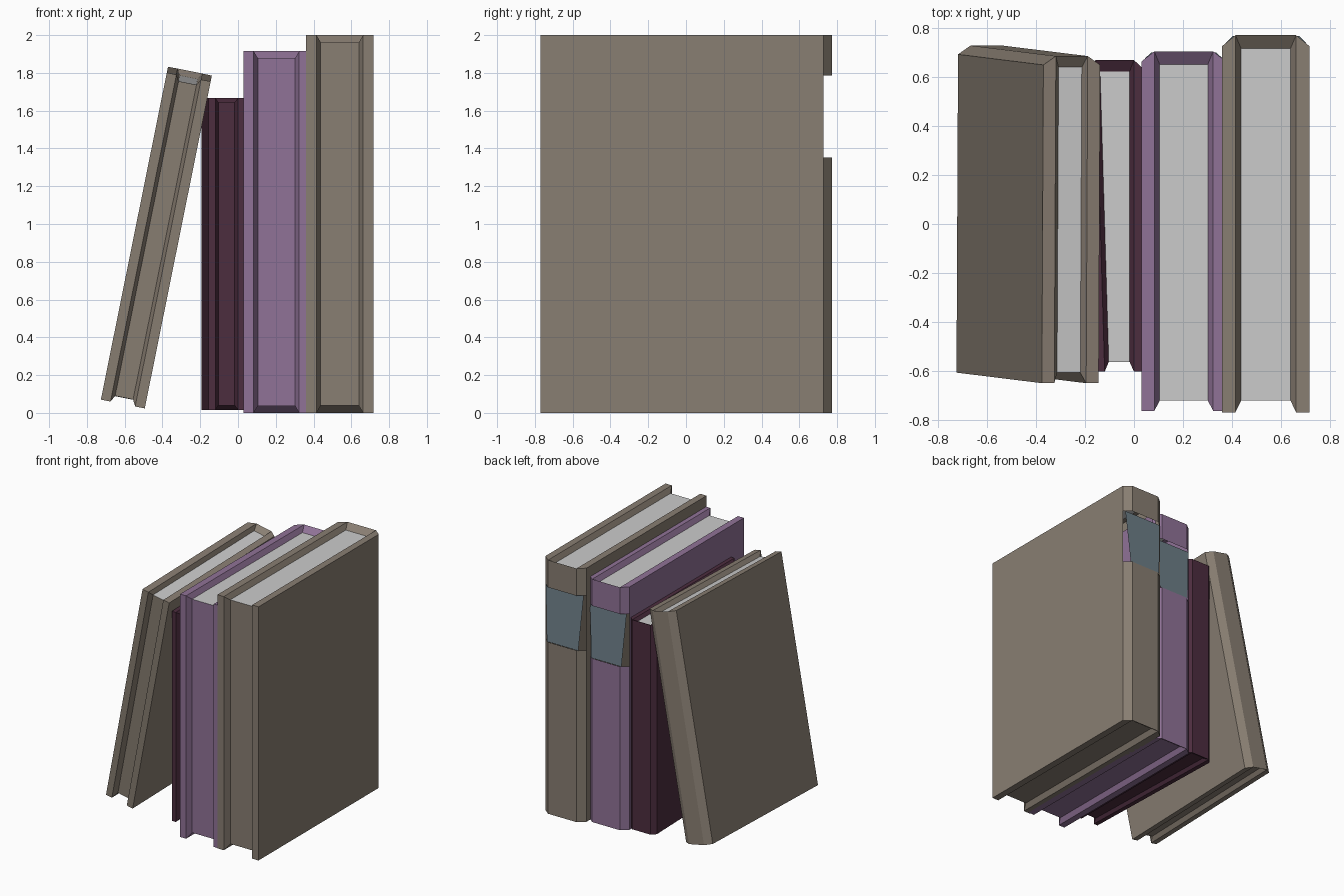
import bpy, bmesh, math
from mathutils import Matrix

if "Cube" in bpy.data.objects:
    bpy.data.objects.remove(bpy.data.objects["Cube"])


def material(name, rgb):
    m = bpy.data.materials.new(name)
    m.diffuse_color = (*rgb, 1)
    m.use_nodes = True
    m.node_tree.nodes["Principled BSDF"].inputs["Base Color"].default_value = m.diffuse_color
    return m


BROWN = material("brown_cloth", (0.25, 0.21, 0.17))
PURPLE = material("purple_cloth", (0.28, 0.17, 0.31))
PLUM = material("plum_cloth", (0.073, 0.026, 0.049))
LABEL = material("label_blue", (0.155, 0.21, 0.245))
PAPER = material("paper_grey", (0.55, 0.55, 0.55))


def make_object(name, quads, mats, matrix, recalc=True):
    """quads: list of (corner points, material index)."""
    bm = bmesh.new()
    for pts, mi in quads:
        bm.faces.new([bm.verts.new(p) for p in pts]).material_index = mi
    bmesh.ops.remove_doubles(bm, verts=bm.verts, dist=1e-5)
    if recalc:
        bmesh.ops.recalc_face_normals(bm, faces=bm.faces)
    bm.transform(matrix)
    me = bpy.data.meshes.new(name)
    bm.to_mesh(me)
    bm.free()
    for m in mats:
        me.materials.append(m)
    ob = bpy.data.objects.new(name, me)
    bpy.context.collection.objects.link(ob)
    return ob


def book(name, mat, x0, x1, front, corner, spine, z0, z1, t, p, rz, ry,
         back, taper=0.0, label=None, matrix=Matrix()):
    """Cover thickness t, page inset p, page recess rz (ends) and ry (fore edge)."""
    def pt(side, inset, y, z):
        if side:
            return (x1 - inset, y, z)
        return (x0 + taper * (spine - y) / (spine - front) + inset, y, z)

    def profile(side, top):
        z = z1 if top else z0
        zp = z1 - rz if top else z0 + rz
        return [pt(side, 0, front, z), pt(side, t, front, z),
                pt(side, t, spine, z), pt(side, 0, corner, z),
                pt(side, p, front + ry, zp), pt(side, p, back, zp)]

    P = {(s, k): profile(s, k) for s in (0, 1) for k in (0, 1)}
    q = []
    # spine bands: one, or two with the label gap between them
    bands = [(z0, z1)] if not label else [(z0, label[0]), (label[1], z1)]
    for s in (0, 1):
        lo, hi = P[s, 0], P[s, 1]
        q.append(([lo[0], lo[3], hi[3], hi[0]], 0))       # outer cover
        q.append(([lo[0], lo[1], hi[1], hi[0]], 0))       # cover front edge
        q.append(([lo[1], lo[4], hi[4], hi[1]], 0))       # inner wall, fore edge
        for a, b in bands:                                # spine chamfer
            q.append(([pt(s, 0, corner, a), pt(s, t, spine, a),
                       pt(s, t, spine, b), pt(s, 0, corner, b)], 0))
        for c in (lo, hi):
            q.append(([c[0], c[1], c[2], c[3]], 0))       # cover end
            q.append(([c[1], c[2], c[5], c[4]], 0))       # inner wall, end
    for a, b in bands:                                    # flat of the spine
        q.append(([pt(0, t, spine, a), pt(1, t, spine, a),
                   pt(1, t, spine, b), pt(0, t, spine, b)], 0))
    for k in (0, 1):
        L, R = P[0, k], P[1, k]
        q.append(([L[2], R[2], R[5], L[5]], 0))           # spine end slope
        q.append(([L[4], R[4], R[5], L[5]], k))           # page ends, top grey
    q.append(([P[0, 0][4], P[1, 0][4], P[1, 1][4], P[0, 1][4]], 0))  # fore edge
    make_object(name, q, [mat, PAPER], matrix)

    # slanted label panel set in the gap
    if label:
        a, b = label
        yt = corner + 0.013
        make_object(name + "_label",
                    [([pt(1, 0.042, spine - 0.004, a), pt(0, 0.042, spine - 0.004, a),
                       pt(0, 0.014, yt, b), pt(1, 0.014, yt, b)], 0)],
                    [LABEL], matrix, recalc=False)


# upright books, right to left
book("tall_brown_book", BROWN, 0.36, 0.718, -0.77, 0.727, 0.772, 0, 2.0,
     0.055, 0.078, 0.038, 0.048, 0.718, label=(1.353, 1.785))
book("purple_book", PURPLE, 0.03, 0.377, -0.765, 0.664, 0.706, 0, 1.915,
     0.053, 0.075, 0.037, 0.043, 0.653, label=(1.29, 1.705))
book("thin_plum_book", PLUM, -0.193, 0.035, -0.604, 0.638, 0.67, 0.016, 1.668,
     0.035, 0.053, 0.024, 0.04, 0.624, taper=0.038)

# leaning book, tipped sideways and slightly forward
lean = (Matrix.Translation((-0.723, 0, 0.085))
        @ Matrix.Rotation(math.radians(11.4), 4, 'Y')
        @ Matrix.Rotation(math.radians(1.4), 4, 'X'))
book("leaning_brown_book", BROWN, 0, 0.237, -0.608, 0.694, 0.73, 0, 1.766,
     0.052, 0.07, 0.033, 0.042, 0.684, matrix=lean)
